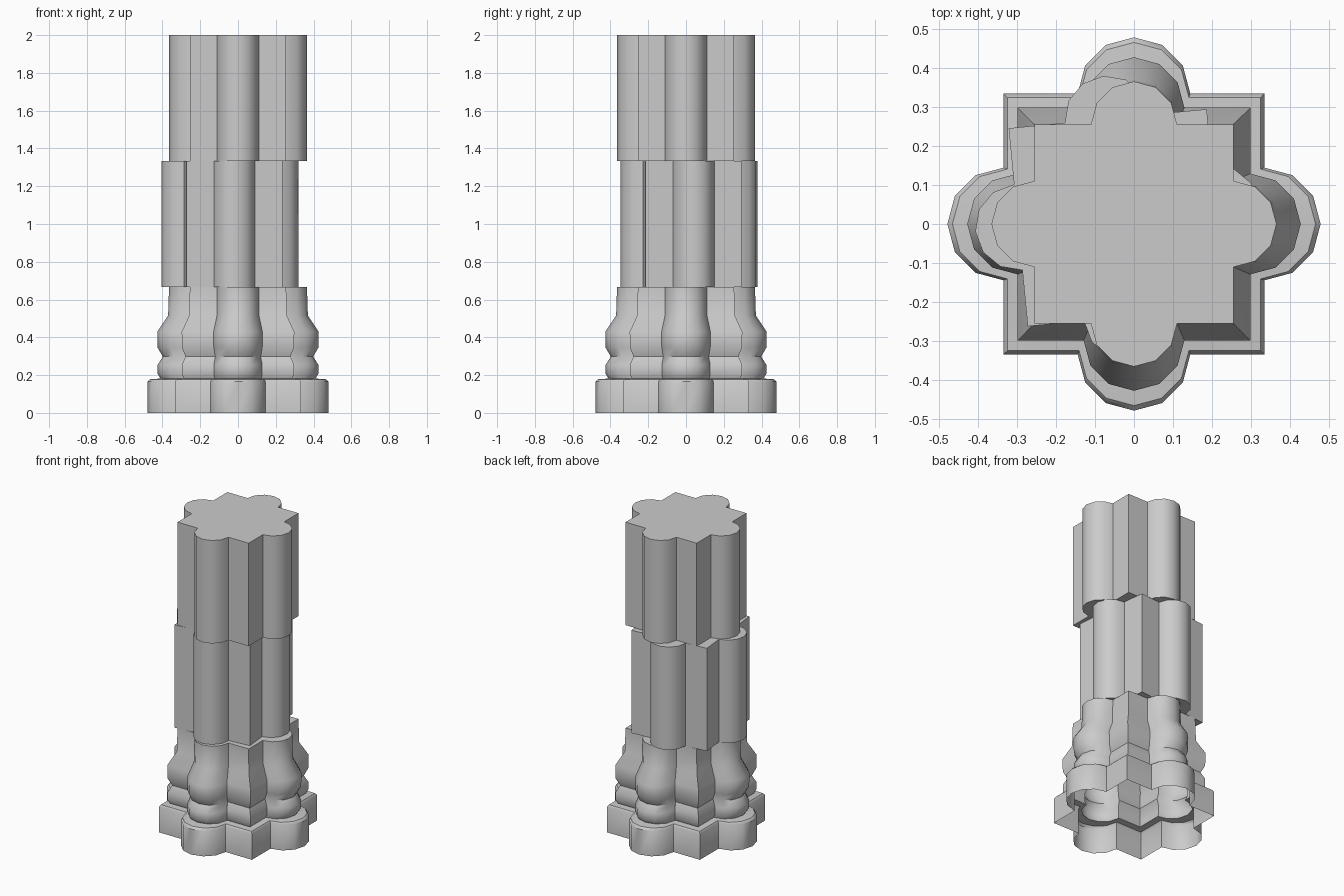
import bpy, bmesh, math
from math import radians, sin, cos

if "Cube" in bpy.data.objects:
    bpy.data.objects.remove(bpy.data.objects["Cube"])


def outline(reach):
    """Square with a half-round lobe on each side; reach = centre to lobe tip."""
    h, r = reach * 0.698, reach * 0.302
    pts = []
    for side in range(4):
        a = side * math.pi / 2
        quarter = [(h, -h)]
        for i in range(7):
            t = radians(-90 + 30 * i)
            quarter.append((h + r * cos(t), r * sin(t)))
        pts += [(x * cos(a) - y * sin(a), x * sin(a) + y * cos(a)) for x, y in quarter]
    return pts


def stack(name, profile, bottom=True):
    """Loft the lobed outline through (reach, z) levels and cap the ends."""
    bm = bmesh.new()
    rings = [[bm.verts.new((x, y, z)) for x, y in outline(reach)] for reach, z in profile]
    n = len(rings[0])
    for low, high in zip(rings, rings[1:]):
        for i in range(n):
            j = (i + 1) % n
            bm.faces.new((low[i], low[j], high[j], high[i]))
    bm.faces.new(rings[-1])
    if bottom:
        bm.faces.new(rings[0][::-1])
    mesh = bpy.data.meshes.new(name)
    bm.to_mesh(mesh)
    bm.free()
    obj = bpy.data.objects.new(name, mesh)
    bpy.context.collection.objects.link(obj)
    bpy.ops.object.select_all(action='DESELECT')
    obj.select_set(True)
    bpy.context.view_layer.objects.active = obj
    bpy.ops.object.shade_smooth_by_angle(angle=radians(40))
    return obj


# Moulded base: plinth, ring, waist, bulge and neck, open underneath
stack("column_base", [
    (0.478, 0), (0.478, 0.165), (0.465, 0.178), (0.41, 0.182),
    (0.425, 0.205), (0.425, 0.255), (0.398, 0.298),
    (0.425, 0.345), (0.427, 0.43), (0.37, 0.515), (0.365, 0.667)], bottom=False)

# Middle drum, knocked out of line
middle = stack("middle_drum", [(0.365, 0.667), (0.365, 1.333)])
middle.location = (-0.043, 0.016, 0)
middle.rotation_euler.z = radians(5.5)

# Upper drum
stack("upper_drum", [(0.365, 1.333), (0.365, 2.0)])
